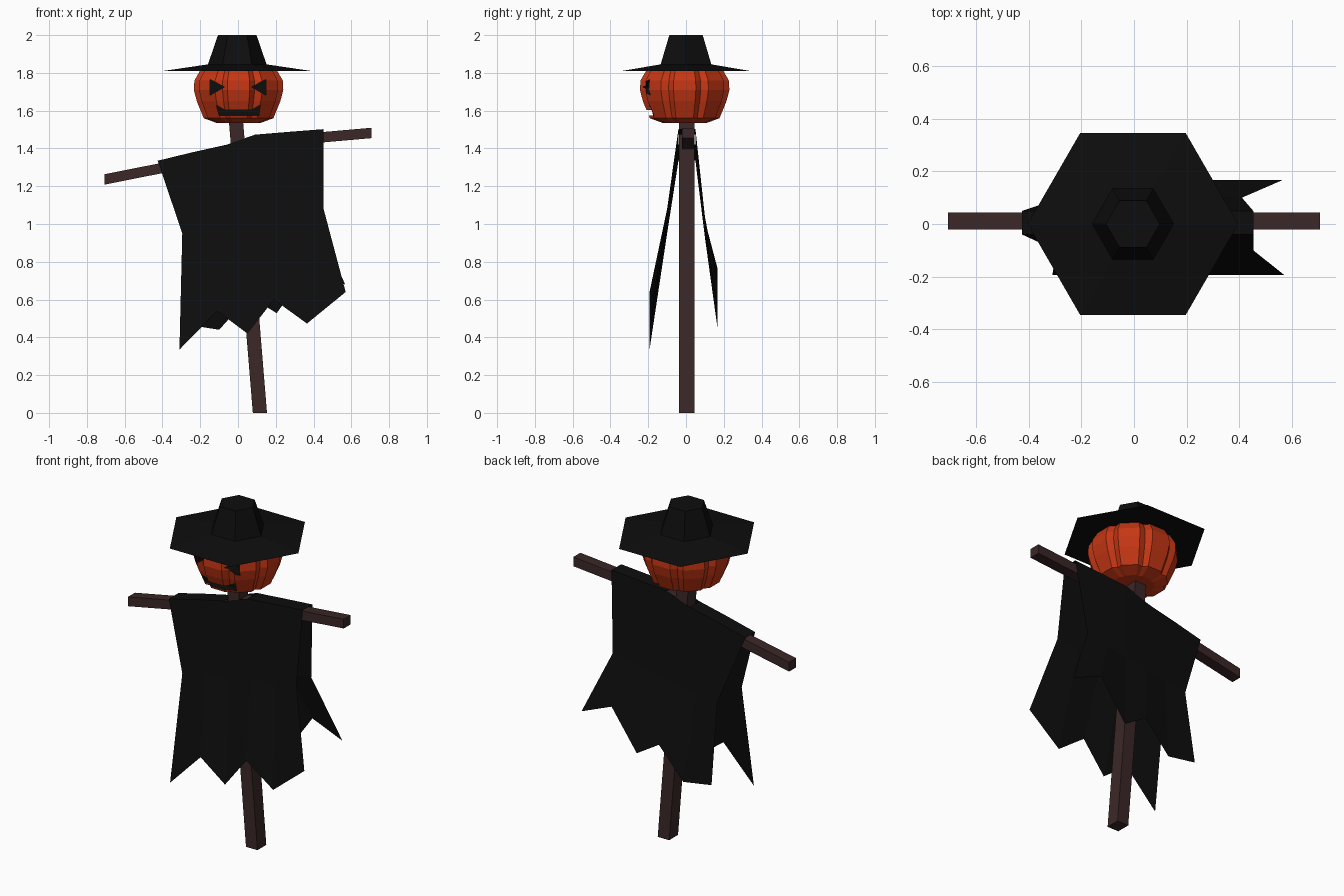
import bpy
import bmesh
from math import cos, sin, radians
from mathutils import Vector

if "Cube" in bpy.data.objects:
    bpy.data.objects.remove(bpy.data.objects["Cube"])


def material(name, r, g, b):
    m = bpy.data.materials.new(name)
    m.use_nodes = True
    m.diffuse_color = (r, g, b, 1)
    bsdf = m.node_tree.nodes["Principled BSDF"]
    bsdf.inputs["Base Color"].default_value = (r, g, b, 1)
    bsdf.inputs["Roughness"].default_value = 0.9
    return m


BLACK = material("black_cloth", 0.004, 0.004, 0.004)
WOOD = material("dark_wood", 0.043, 0.02, 0.02)
ORANGE = material("pumpkin_orange", 0.56, 0.037, 0.007)


def finish(name, bm, mats):
    bmesh.ops.recalc_face_normals(bm, faces=bm.faces[:])
    mesh = bpy.data.meshes.new(name)
    bm.to_mesh(mesh)
    bm.free()
    for m in mats:
        mesh.materials.append(m)
    ob = bpy.data.objects.new(name, mesh)
    bpy.context.collection.objects.link(ob)
    return ob


def loft(name, rings, mats):
    """Closed solid skinned through rings with equal point counts."""
    bm = bmesh.new()
    rows = [[bm.verts.new(p) for p in ring] for ring in rings]
    n = len(rows[0])
    for a, b in zip(rows, rows[1:]):
        for i in range(n):
            j = (i + 1) % n
            bm.faces.new((a[i], a[j], b[j], b[i]))
    bm.faces.new(rows[0])
    bm.faces.new(rows[-1])
    return finish(name, bm, mats)


def beam(name, start, end, across, depth):
    """Square timber whose ends are cut along the across direction."""
    across, depth = Vector(across) / 2, Vector((0, depth / 2, 0))
    corners = (across + depth, across - depth, -across - depth, -across + depth)
    return loft(name, [[Vector(p) + c for c in corners] for p in (start, end)], [WOOD])


# Wooden frame
beam("post", (0.116, 0.004, 0), (-0.012, 0.004, 1.56), (0.075, 0, 0), 0.083)
beam("right_arm", (-0.707, 0.012, 1.236), (0, 0.012, 1.376), (0, 0, 0.055), 0.065)
beam("left_arm", (0, 0.012, 1.42), (0.707, 0.012, 1.482), (0, 0, 0.055), 0.065)

# Ragged cloak: front and back sheets joined over the shoulders
TOP = [(-0.425, 1.335), (-0.24, 1.38), (-0.06, 1.42), (0.09, 1.473), (0.27, 1.488), (0.453, 1.502)]
FRONT_HEM = [(-0.31, 0.335), (-0.11, 0.54), (0.05, 0.42), (0.19, 0.6), (0.365, 0.473), (0.57, 0.64)]
BACK_HEM = [(-0.285, 0.47), (-0.1, 0.44), (0.06, 0.617), (0.205, 0.528), (0.37, 0.76), (0.567, 0.68)]


def waist(x0, z0, x1, z1):
    return [(x0 + (x1 - x0) * i / 5, z0 + (z1 - z0) * i / 5) for i in range(6)]


bm = bmesh.new()
top_rows = []
sheets = (((TOP, -0.04), (waist(-0.295, 0.95, 0.453, 1.08), -0.1), (FRONT_HEM, -0.193)),
          ((TOP, 0.05), (waist(-0.275, 0.93, 0.41, 1.04), 0.1), (BACK_HEM, 0.168)))
for sheet in sheets:
    rows = [[bm.verts.new((x, y, z)) for x, z in pts] for pts, y in sheet]
    top_rows.append(rows[0])
    for a, b in zip(rows, rows[1:]):
        for i in range(5):
            bm.faces.new((a[i], b[i], b[i + 1], a[i + 1]))
front, back = top_rows
for i in (0, 1, 3, 4):  # the gap in the middle is the neck hole
    bm.faces.new((front[i], front[i + 1], back[i + 1], back[i]))
finish("cloak", bm, [BLACK])


# Pumpkin head: eight lobes with narrow creases
def pumpkin_ring(r, z):
    ring = []
    for lobe in range(8):
        for offset, scale in ((-14, 1), (14, 1), (22.5, 0.91)):
            a = radians(lobe * 45 + offset)
            ring.append((0.003 + r * scale * cos(a), -0.007 + r * scale * sin(a), z))
    return ring


PROFILE = [(0.12, 1.535), (0.19, 1.56), (0.228, 1.65), (0.244, 1.71), (0.241, 1.76), (0.205, 1.82), (0.12, 1.845)]
head = loft("pumpkin_head", [pumpkin_ring(r, z) for r, z in PROFILE], [ORANGE, BLACK])


# Carved face
def carve(name, outline, back_y):
    cutter = loft(name, [[(x, y, z) for x, z in outline] for y in (-0.4, back_y)], [ORANGE, BLACK])
    cutter.hide_render = True
    for f in cutter.data.polygons:
        f.material_index = 1
    mod = head.modifiers.new(name, "BOOLEAN")
    mod.operation = "DIFFERENCE"
    mod.solver = "EXACT"
    mod.object = cutter
    bpy.context.view_layer.objects.active = head
    bpy.ops.object.modifier_apply(modifier=name)
    bpy.data.objects.remove(cutter)


EYE = [(0.147, 1.765), (0.072, 1.725), (0.147, 1.682)]
for side, label in ((-1, "right_eye"), (1, "left_eye")):
    carve(label, [(side * x, z) for x, z in EYE], -0.15)
carve("mouth", [(-0.115, 1.63), (-0.07, 1.603), (0.07, 1.603), (0.118, 1.63),
                (0.11, 1.575), (-0.1, 1.575)], -0.14)


# Hat with six sides
def hexagon(r, z):
    return [(-0.004 + r * cos(radians(60 * i)), r * sin(radians(60 * i)), z) for i in range(6)]


loft("hat", [hexagon(r, z) for r, z in ((0.4, 1.809), (0.155, 1.845), (0.102, 2.0))], [BLACK])
